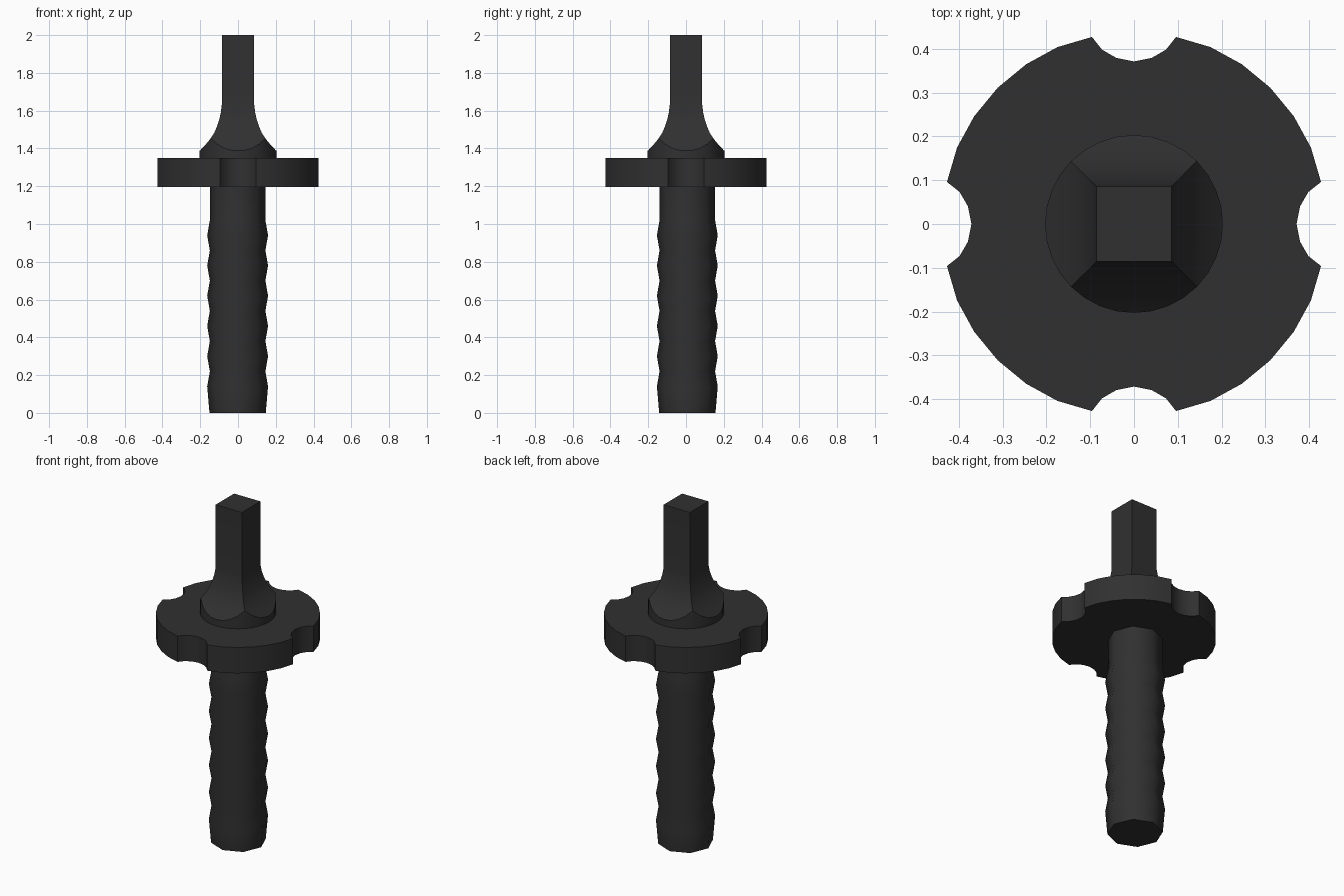
import bpy, bmesh, math

if "Cube" in bpy.data.objects:
    bpy.data.objects.remove(bpy.data.objects["Cube"])

dark = bpy.data.materials.new("dark_grey")
dark.diffuse_color = (0.03, 0.03, 0.03, 1)
dark.use_nodes = True
dark.node_tree.nodes["Principled BSDF"].inputs["Base Color"].default_value = dark.diffuse_color


def finish(obj, angle=30):
    bpy.ops.object.select_all(action='DESELECT')
    obj.select_set(True)
    bpy.context.view_layer.objects.active = obj
    bpy.ops.object.shade_smooth_by_angle(angle=math.radians(angle))


def loft(name, rings):
    """Skin a closed solid through equal-length rings of points."""
    bm = bmesh.new()
    loops = [[bm.verts.new(p) for p in ring] for ring in rings]
    n = len(loops[0])
    for a, b in zip(loops, loops[1:]):
        for i in range(n):
            j = (i + 1) % n
            bm.faces.new((a[i], a[j], b[j], b[i]))
    bm.faces.new(loops[0][::-1])
    bm.faces.new(loops[-1])
    bmesh.ops.recalc_face_normals(bm, faces=bm.faces)
    mesh = bpy.data.meshes.new(name)
    bm.to_mesh(mesh)
    bm.free()
    mesh.materials.append(dark)
    obj = bpy.data.objects.new(name, mesh)
    bpy.context.collection.objects.link(obj)
    return obj


def ring(r, z, sides, start=0.0, cx=0.0, cy=0.0):
    return [(cx + r * math.cos(start + math.tau * i / sides),
             cy + r * math.sin(start + math.tau * i / sides), z) for i in range(sides)]


# Ribbed eight-sided grip
profile = [(0.149, 0.0)]
for k in range(6):
    z = 0.14 + 0.16 * k
    profile += [(0.161, z), (0.147, z + 0.08)]
profile.append((0.147, 1.21))
grip = loft("ribbed_grip", [ring(r, z, 8, cx=-0.002, cy=0.007) for r, z in profile])
finish(grip, 50)

# Guard disc with four scalloped notches
quarter = [(0.371, 0.0), (0.379, 0.04), (0.398, 0.073), (0.427, 0.096)]
quarter += [(0.44 * math.cos(math.radians(a)), 0.44 * math.sin(math.radians(a)))
            for a in (23.4, 34, 45, 56, 66.6)]
quarter += [(y, x) for x, y in quarter[3:0:-1]]
outline = []
for q in range(4):
    c, s = round(math.cos(q * math.pi / 2)), round(math.sin(q * math.pi / 2))
    outline += [(c * x - s * y, s * x + c * y) for x, y in quarter]
guard = loft("notched_guard", [[(x, y, z) for x, y in outline] for z in (1.197, 1.35)])
finish(guard, 30)

# Square shaft flaring out at its foot, trimmed round by a cylinder
flare = [(0.24, 1.345), (0.24, 1.37), (0.2, 1.39), (0.172, 1.42), (0.147, 1.45), (0.127, 1.48),
         (0.112, 1.515), (0.1, 1.55), (0.091, 1.59), (0.086, 1.63), (0.086, 2.0)]
shaft = loft("square_shaft", [ring(w * math.sqrt(2), z, 4, math.pi / 4) for w, z in flare])
trim = loft("trim_cylinder", [ring(0.203, z, 32) for z in (1.3, 2.1)])
trim.hide_render = True
mod = shaft.modifiers.new("trim", 'BOOLEAN')
mod.operation = 'INTERSECT'
mod.solver = 'EXACT'
mod.object = trim
bpy.ops.object.select_all(action='DESELECT')
shaft.select_set(True)
bpy.context.view_layer.objects.active = shaft
bpy.ops.object.modifier_apply(modifier=mod.name)
bpy.data.objects.remove(trim)
finish(shaft, 30)
